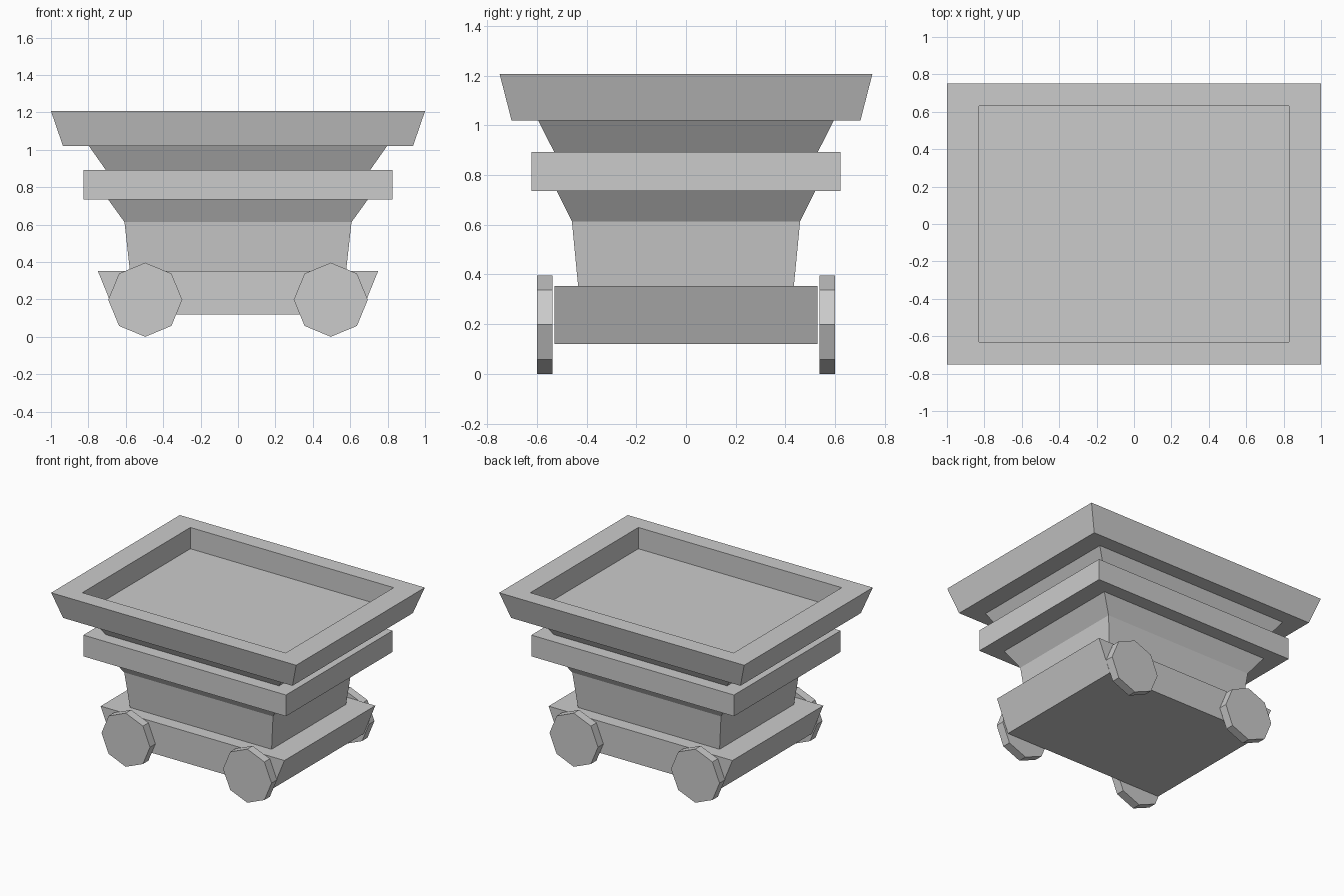
import bpy, bmesh, math
from mathutils import Matrix

if "Cube" in bpy.data.objects:
    bpy.data.objects.remove(bpy.data.objects["Cube"])


def make_object(name, bm):
    bmesh.ops.recalc_face_normals(bm, faces=bm.faces)
    mesh = bpy.data.meshes.new(name)
    bm.to_mesh(mesh)
    bm.free()
    obj = bpy.data.objects.new(name, mesh)
    bpy.context.collection.objects.link(obj)
    return obj


def loft(name, sections):
    """Closed stack of centred rectangles: (half x, half y, z)."""
    bm = bmesh.new()
    rings = [[bm.verts.new((sx * x, sy * y, z))
              for sx, sy in ((-1, -1), (1, -1), (1, 1), (-1, 1))]
             for x, y, z in sections]
    for a, b in zip(rings, rings[1:]):
        for i in range(4):
            j = (i + 1) % 4
            bm.faces.new((a[i], a[j], b[j], b[i]))
    bm.faces.new(rings[0][::-1])
    bm.faces.new(rings[-1])
    return make_object(name, bm)


# Undercarriage, tapered along its length only
loft("base", [(0.655, 0.53, 0.12), (0.75, 0.53, 0.353)])

# Body with flared shoulder
loft("body", [(0.578, 0.434, 0.353), (0.607, 0.459, 0.613), (0.695, 0.52, 0.735)])

# Band around the middle
loft("middle_band", [(0.827, 0.622, 0.735), (0.827, 0.622, 0.892)])

# Upper flare under the tray
loft("upper_flare", [(0.707, 0.53, 0.892), (0.797, 0.595, 1.02)])

# Tray with rim and sunken floor
loft("tray", [(0.936, 0.702, 1.02), (1.0, 0.75, 1.207),
              (0.83, 0.63, 1.207), (0.83, 0.63, 1.05)])

# Eight-sided wheels
for side, sy in (("front", -1), ("back", 1)):
    for end, sx in (("left", -1), ("right", 1)):
        bm = bmesh.new()
        bmesh.ops.create_cone(
            bm, cap_ends=True, segments=8, radius1=0.198, radius2=0.198, depth=0.063,
            matrix=Matrix.Translation((sx * 0.496, sy * 0.5685, 0.2))
            @ Matrix.Rotation(math.pi / 2, 4, 'X'))
        # keep the wheels resting on the ground with a corner straight down
        low = min(v.co.z for v in bm.verts)
        bmesh.ops.translate(bm, verts=bm.verts, vec=(0, 0, -low))
        make_object(f"{side}_{end}_wheel", bm)
